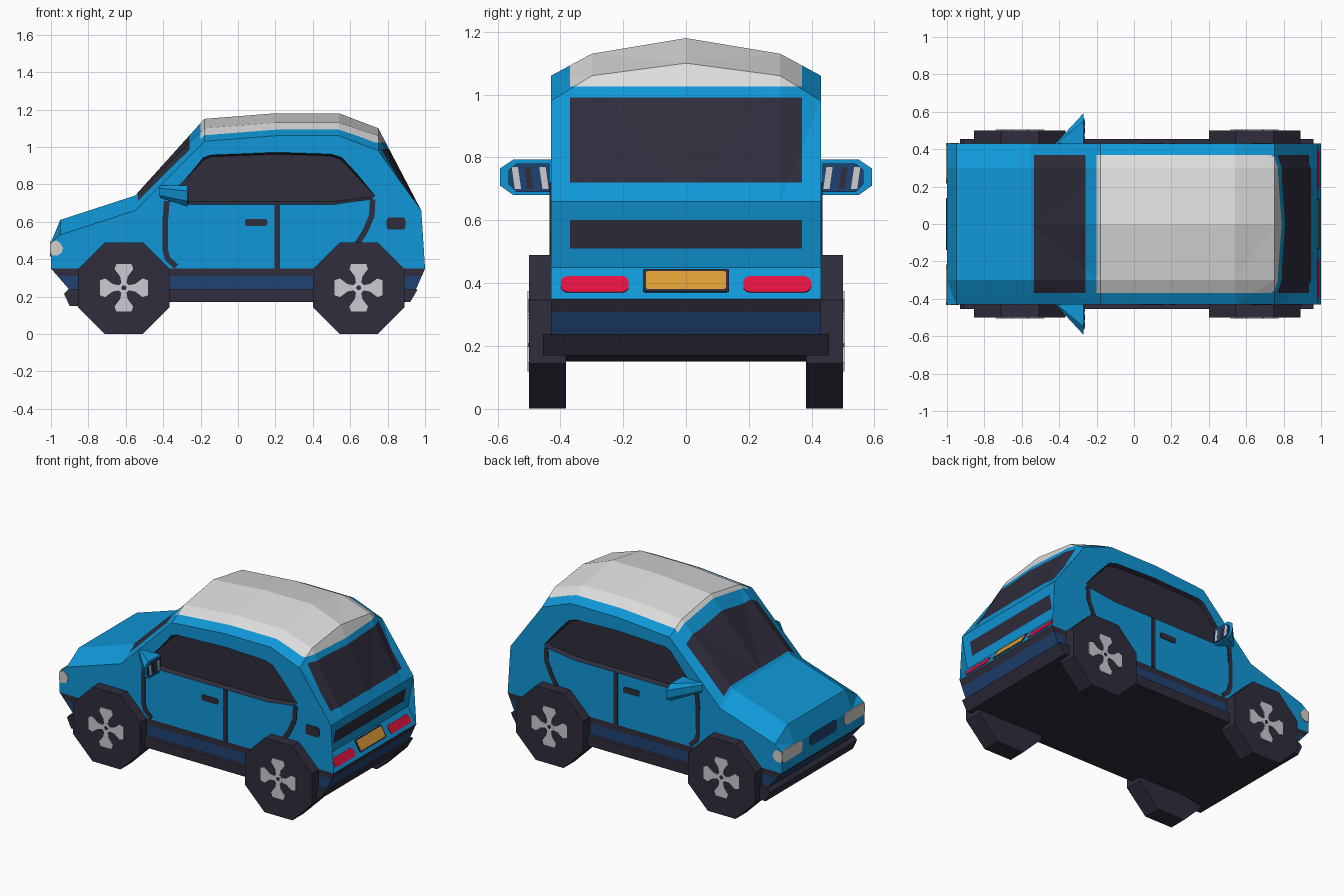
import bpy, bmesh
from math import pi, cos, sin
from mathutils import Vector as V

cube = bpy.data.objects.get("Cube")
if cube:
    bpy.data.objects.remove(cube)


def material(name, rgb):
    m = bpy.data.materials.new(name)
    m.use_nodes = True
    m.diffuse_color = (*rgb, 1)
    m.node_tree.nodes["Principled BSDF"].inputs["Base Color"].default_value = (*rgb, 1)
    return m


BLUE = material("body_blue", (.005, .31, .68))
DARK = material("dark_trim", (.028, .026, .045))
NAVY = material("navy", (.015, .055, .17))
WHITE = material("roof_white", (.72, .72, .72))
RED = material("lamp_red", (.75, .006, .055))
ORANGE = material("plate_orange", (.70, .33, .035))
SILVER = material("rim_silver", (.60, .60, .64))
LAMP = material("lamp_clear", (.66, .64, .60))


def finish(name, bm, *mats):
    bmesh.ops.recalc_face_normals(bm, faces=bm.faces)
    me = bpy.data.meshes.new(name)
    bm.to_mesh(me)
    bm.free()
    for m in mats:
        me.materials.append(m)
    ob = bpy.data.objects.new(name, me)
    bpy.context.collection.objects.link(ob)
    return ob


def loft(name, a, b, mat):
    """Closed solid between two outlines with equal point counts."""
    bm = bmesh.new()
    a = [bm.verts.new(p) for p in a]
    b = [bm.verts.new(p) for p in b]
    bm.faces.new(a)
    bm.faces.new(b)
    for i in range(len(a)):
        bm.faces.new((a[i - 1], a[i], b[i], b[i - 1]))
    return finish(name, bm, mat)


def plate(name, outline, origin, u, v, mat, t=.004):
    """Thin plate of a 2D outline lying in the plane u, v."""
    u, v, o = V(u).normalized(), V(v).normalized(), V(origin)
    n = u.cross(v) * t
    pts = [o + u * p + v * q for p, q in outline]
    return loft(name, [p + n for p in pts], [p - n for p in pts], mat)


def round_rect(cx, cy, w, h, r):
    pts = []
    for k, (sx, sy) in enumerate(((1, 1), (-1, 1), (-1, -1), (1, -1))):
        for j in range(4):
            a = (k + j / 3) * pi / 2
            pts.append((cx + sx * (w / 2 - r) + r * cos(a), cy + sy * (h / 2 - r) + r * sin(a)))
    return pts


def ribbon(path, width=.03):
    left, right = [], []
    for i, p in enumerate(path):
        d = (V(path[min(i + 1, len(path) - 1)]) - V(path[max(i - 1, 0)])).normalized()
        off = V((-d.y, d.x)) * width / 2
        left.append(V(p) + off)
        right.append(V(p) - off)
    return left + right[::-1]


# Body shell: x, then heights at centre, shoulder and side
stations = [
    (-.9, .235, .235, .235), (-1, .35, .35, .35), (-1, .49, .49, .49),
    (-.95, .61, .61, .53), (-.55, .74, .74, .66), (-.18, 1.15, 1.1, 1.03),
    (.2, 1.18, 1.13, 1.06), (.54, 1.18, 1.13, 1.06), (.75, 1.1, 1.06, .98),
    (.98, .66, .66, .66), (.94, .45, .45, .45), (1, .35, .35, .35), (.95, .235, .235, .235)]
columns = [(-.43, 3), (-.3, 2), (0, 1), (.3, 2), (.43, 3)]
bm = bmesh.new()
rings = [[bm.verts.new((s[0], y, s[k])) for s in stations] for y, k in columns]
for r0, r1 in zip(rings, rings[1:]):
    for i in range(len(r0)):
        bm.faces.new((r0[i - 1], r0[i], r1[i], r1[i - 1]))
bm.faces.new(rings[0])
bm.faces.new(rings[-1])
bmesh.ops.triangulate(bm, faces=bm.faces)
cuts = {0: (-.535, -.26, -.2), 1: (-.37, .37), 2: (.31, .35, .51, .6, .72, .99, 1.025)}
for axis, values in cuts.items():
    for value in values:
        co, no = V(), V()
        co[axis], no[axis] = value, 1
        bmesh.ops.bisect_plane(bm, geom=bm.verts[:] + bm.edges[:] + bm.faces[:],
                               dist=1e-5, plane_co=co, plane_no=no)

# Colour the shell by zone: 0 blue, 1 dark, 2 navy, 3 white
for f in bm.faces:
    x, y, z = f.calc_center_median()
    inner = abs(y) < .37
    if z < .31:
        f.material_index = 2
    elif z < .35:
        f.material_index = 1
    elif inner and x > -.2 and z > 1.025:
        f.material_index = 3
    elif inner and -.535 < x < -.26:
        f.material_index = 1
    elif inner and x > .7 and (.72 < z < .99 or .51 < z < .6):
        f.material_index = 1
body = finish("body", bm, BLUE, DARK, NAVY, WHITE)

# Recessed side windows
window = [(-.38, .70), (-.36, .745), (-.19, .95), (-.15, .965), (.2, .98), (.5, .97),
          (.56, .95), (.74, .73), (.72, .71), (.52, .682), (-.26, .682)]
for s in (-1, 1):
    cutter = loft("window_cutter", [(x, s * .45, z) for x, z in window],
                  [(.18 + (x - .18) * .97, s * .405, .85 + (z - .85) * .85) for x, z in window], DARK)
    cutter.hide_render = True
    mod = body.modifiers.new("window", "BOOLEAN")
    mod.object, mod.operation, mod.solver = cutter, "DIFFERENCE", "EXACT"
    mod.material_mode = "TRANSFER"
    bpy.context.view_layer.objects.active = body
    bpy.ops.object.modifier_apply(modifier=mod.name)
    bpy.data.objects.remove(cutter)

# Floor and bumper slab
slab = [(-.91, .237), (-.93, .215), (-.9, .15), (-.82, .15), (-.7, .17), (.92, .17), (.96, .237)]
loft("floor_slab", [(x, -.455, z) for x, z in slab], [(x, .455, z) for x, z in slab], DARK)

# Side details, both sides
X, Y, Z = (1, 0, 0), (0, 1, 0), (0, 0, 1)
seams = {
    "front_door_seam": [(-.38, .71), (-.39, .6), (-.39, .45), (-.375, .4), (-.33, .36)],
    "middle_door_seam": [(.21, .69), (.21, .35)],
    "rear_door_seam": [(.72, .72), (.715, .63), (.68, .55), (.63, .47)]}
headlamp = [(0, .42), (.035, .42), (.057, .435), (.065, .46), (.05, .485), (.03, .5), (0, .49)]
for s, side in ((-1, "right"), (1, "left")):
    o = (0, s * .43, 0)
    for name, path in seams.items():
        plate(f"{side}_{name}", ribbon(path), o, X, Z, DARK)
    plate(f"{side}_door_handle", round_rect(.097, .597, .12, .038, .012), o, X, Z, DARK)
    plate(f"{side}_headlamp_side", [(x - 1, z) for x, z in headlamp], o, X, Z, LAMP)
    plate(f"{side}_headlamp", round_rect(s * .325, .455, .215, .08, .03), (-1, 0, 0), Y, Z, LAMP)

    # Wing mirror with striped glass
    back = [(.42, .68), (.55, .68), (.592, .71), (.592, .765), (.55, .793), (.42, .793)]
    front = [(.42, .73), (.425, .73), (.43, .74), (.43, .78), (.425, .793), (.42, .793)]
    loft(f"{side}_mirror", [(-.27, s * y, z) for y, z in back],
         [(-.42, s * y, z) for y, z in front], BLUE)
    glass = [(.435, .69), (.54, .69), (.565, .715), (.565, .76), (.54, .78), (.435, .78)]
    plate(f"{side}_mirror_glass", [(s * y, z) for y, z in glass], (-.268, 0, 0), Y, Z, NAVY)
    for k, y in enumerate((.437, .485, .525)):
        stripe = [(y, .70), (y + .02, .70), (y + .03, .77), (y + .01, .77)]
        plate(f"{side}_mirror_glint_{k}", [(s * a, b) for a, b in stripe],
              (-.266, 0, 0), Y, Z, SILVER if k != 1 else DARK)

    # Wheels with four flared spokes
    for cx, end in ((-.61, "front"), (.645, "rear")):
        ring = [(cx + .265 * cos((k + .5) * pi / 4), .245 + .265 * sin((k + .5) * pi / 4))
                for k in range(8)]
        loft(f"{end}_{side}_wheel", [(x, s * .382, z) for x, z in ring],
             [(x, s * .5, z) for x, z in ring], DARK)
        hub = (cx, s * .5, .247)
        spoke = [(-.012, .015), (.012, .015), (.02, .06), (.05, .1), (.04, .128),
                 (-.04, .128), (-.05, .1), (-.02, .06)]
        for k in range(4):
            c, n = cos(k * pi / 2), sin(k * pi / 2)
            plate(f"{end}_{side}_spoke_{k}", [(a * c - b * n, a * n + b * c) for a, b in spoke],
                  hub, X, Z, SILVER)
        plate(f"{end}_{side}_hub", round_rect(0, 0, .06, .06, .03), hub, X, Z, SILVER, .0045)
        plate(f"{end}_{side}_hub_cap", round_rect(0, 0, .026, .026, .013), hub, X, Z, DARK, .005)

    # Tail lamps on the sloped tail
    plate(f"{side}_tail_lamp", round_rect(s * .29, 0, .215, .058, .02),
          (.973, 0, .395), Y, (-.06, 0, .1), RED)

plate("fuel_cap", round_rect(.845, .59, .1, .065, .015), (0, -.43, 0), X, Z, DARK)
plate("grille", round_rect(0, .455, .28, .075, .025), (-1, 0, 0), Y, Z, NAVY)
plate("number_plate_frame", round_rect(0, 0, .275, .085, .008),
      (.966, 0, .407), Y, (-.06, 0, .1), DARK)
plate("number_plate", round_rect(0, 0, .255, .066, .006),
      (.966, 0, .407), Y, (-.06, 0, .1), ORANGE, .0048)
